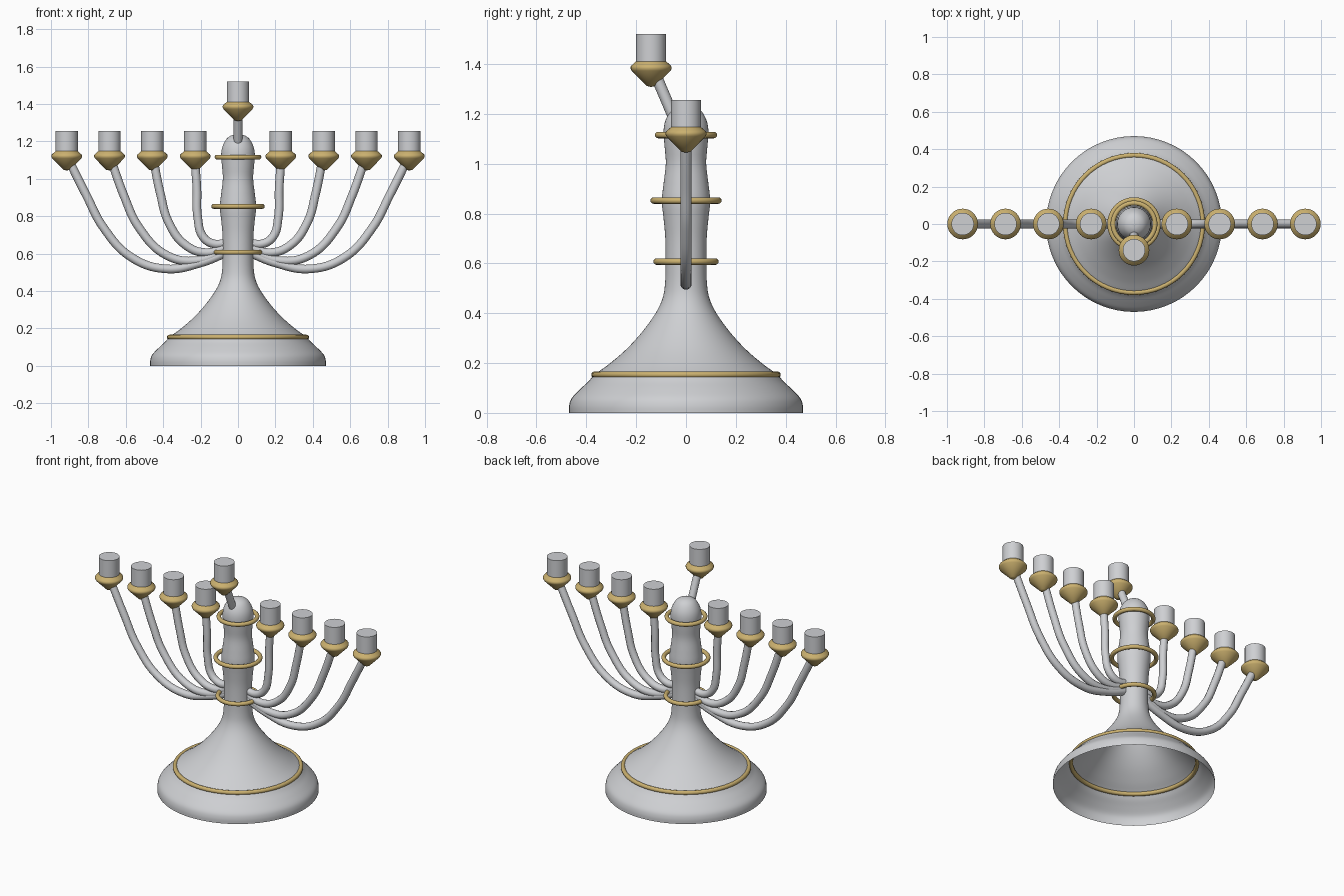
import bpy, bmesh, math
from mathutils import Vector

cube = bpy.data.objects.get("Cube")
if cube:
    bpy.data.objects.remove(cube)


def material(name, rgb, metallic=0.0):
    m = bpy.data.materials.new(name)
    m.use_nodes = True
    m.diffuse_color = (*rgb, 1)
    m.node_tree.nodes["Principled BSDF"].inputs["Base Color"].default_value = (*rgb, 1)
    return m


SILVER = material("silver", (0.62, 0.63, 0.65))
GOLD = material("gold", (0.60, 0.44, 0.16))


def select_only(obj):
    bpy.ops.object.select_all(action="DESELECT")
    obj.select_set(True)
    bpy.context.view_layer.objects.active = obj


def smooth(points, steps=4):
    """Round a coarse profile into a flowing one."""
    pts = [Vector(p) for p in points]
    pts = [2 * pts[0] - pts[1]] + pts + [2 * pts[-1] - pts[-2]]
    out = []
    for a, b, c, d in zip(pts, pts[1:], pts[2:], pts[3:]):
        for i in range(steps):
            t = i / steps
            out.append(b + (c - a) * t / 2 + (2 * a - 5 * b + 4 * c - d) * t * t / 2
                       + (3 * b - a - 3 * c + d) * t ** 3 / 2)
    return out + [pts[-2]]


def lathe(name, profile, mat, location=(0, 0, 0), sides=32):
    """Spin a (radius, height) profile around the vertical axis."""
    bm = bmesh.new()
    verts = [bm.verts.new((r, 0, z)) for r, z in profile]
    edges = [bm.edges.new(pair) for pair in zip(verts, verts[1:])]
    bmesh.ops.spin(bm, geom=verts + edges, cent=(0, 0, 0), axis=(0, 0, 1),
                   angle=math.tau, steps=sides)
    bmesh.ops.remove_doubles(bm, verts=bm.verts, dist=0.0005)
    bmesh.ops.recalc_face_normals(bm, faces=bm.faces)
    # An open shell must still face away from its axis
    side = max(bm.faces, key=lambda f: f.calc_center_median().xy.length)
    if side.normal.xy.dot(side.calc_center_median().xy) < 0:
        bmesh.ops.reverse_faces(bm, faces=bm.faces)
    mesh = bpy.data.meshes.new(name)
    bm.to_mesh(mesh)
    bm.free()
    obj = bpy.data.objects.new(name, mesh)
    bpy.context.collection.objects.link(obj)
    obj.location = location
    mesh.materials.append(mat)
    select_only(obj)
    bpy.ops.object.shade_smooth_by_angle(angle=math.radians(35))
    return obj


def ring(name, radius, z, thickness=0.013):
    bpy.ops.mesh.primitive_torus_add(major_radius=radius, minor_radius=thickness,
                                     major_segments=64, minor_segments=12,
                                     location=(0, 0, z))
    obj = bpy.context.object
    obj.name = name
    obj.data.materials.append(GOLD)
    bpy.ops.object.shade_smooth()


def tube(name, points, radius=0.023):
    curve = bpy.data.curves.new(name, "CURVE")
    curve.dimensions = "3D"
    curve.bevel_depth = radius
    curve.bevel_resolution = 4
    curve.use_fill_caps = True
    curve.resolution_u = 8
    spline = curve.splines.new("BEZIER")
    spline.bezier_points.add(len(points) - 1)
    for bp, p in zip(spline.bezier_points, points):
        bp.co = p
        bp.handle_left_type = bp.handle_right_type = "AUTO"
    obj = bpy.data.objects.new(name, curve)
    bpy.context.collection.objects.link(obj)
    curve.materials.append(SILVER)
    select_only(obj)
    bpy.ops.object.convert(target="MESH")
    bpy.ops.object.shade_smooth_by_angle(angle=math.radians(40))


def candle_holder(name, x, y, z):
    """Gold cup with its widest rim at height z, and the candle socket in it."""
    lathe(name + "_cup", [(0, -0.077), (0.018, -0.073), (0.078, -0.012), (0.082, -0.004),
                          (0.082, 0.004), (0.078, 0.01), (0.06, 0.026), (0, 0.026)],
          GOLD, (x, y, z))
    lathe(name + "_candle", [(0, 0.01), (0.06, 0.01), (0.06, 0.135), (0, 0.135)],
          SILVER, (x, y, z))


# Hollow flared foot and column with a domed top
foot_and_column = [
    (0.47, 0), (0.469, 0.03), (0.458, 0.06), (0.425, 0.095), (0.393, 0.125),
    (0.365, 0.155), (0.31, 0.195), (0.24, 0.255), (0.176, 0.325), (0.122, 0.4),
    (0.094, 0.46), (0.084, 0.52), (0.082, 0.6), (0.083, 0.7), (0.09, 0.78),
    (0.097, 0.85), (0.09, 0.92), (0.081, 1.0), (0.086, 1.07), (0.09, 1.13),
    (0.082, 1.175), (0.06, 1.214), (0.032, 1.233), (0, 1.239)]
lathe("foot_and_column", smooth(foot_and_column), SILVER, sides=64)

# Gold rings
ring("foot_ring", 0.367, 0.153)
ring("lower_column_ring", 0.118, 0.607)
ring("middle_column_ring", 0.13, 0.852)
ring("upper_column_ring", 0.112, 1.115)

# Curved arms, from the innermost pair to the outermost pair
arms = {
    "inner": [(0.05, 0.66), (0.13, 0.652), (0.187, 0.69), (0.215, 0.79), (0.22, 0.95), (0.229, 1.08)],
    "second": [(0.05, 0.64), (0.17, 0.605), (0.28, 0.645), (0.37, 0.765), (0.415, 0.92), (0.45, 1.09)],
    "third": [(0.05, 0.625), (0.22, 0.562), (0.38, 0.59), (0.53, 0.74), (0.61, 0.91), (0.675, 1.09)],
    "outer": [(0.05, 0.61), (0.2, 0.55), (0.385, 0.518), (0.57, 0.58), (0.72, 0.74), (0.81, 0.91), (0.9, 1.09)],
}
for i, (place, path) in enumerate(arms.items()):
    for side, sign in (("left", 1), ("right", -1)):
        name = f"{side}_{place}"
        tube(name + "_arm", [(sign * x, 0, z) for x, z in path])
        candle_holder(name, sign * 0.229 * (i + 1), 0, 1.121)

# Raised centre holder leaning forward from the dome
tube("centre_arm", [(0, -0.045, 1.176), (0, -0.13, 1.375)])
candle_holder("centre", 0, -0.14, 1.385)
